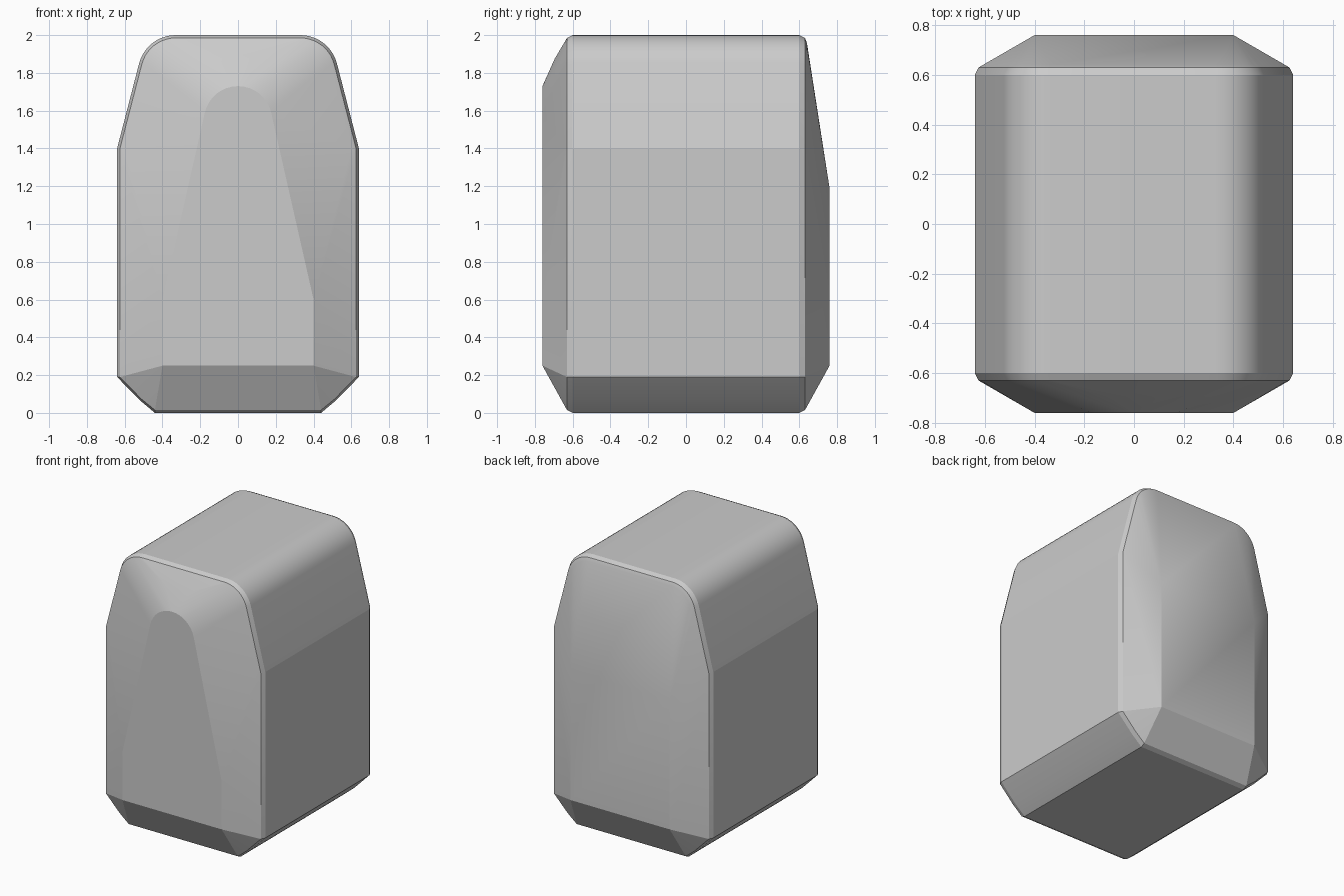
import bpy
import bmesh
from math import cos, sin, pi, radians

cube = bpy.data.objects.get("Cube")
if cube:
    bpy.data.objects.remove(cube, do_unlink=True)

grey = bpy.data.materials.new("plain_grey")
grey.use_nodes = True
colour = (0.6, 0.6, 0.6, 1)
grey.diffuse_color = colour
grey.node_tree.nodes["Principled BSDF"].inputs["Base Color"].default_value = colour


def half_outline(inset):
    """Right half of the body's cross-section, from the base to the roof."""
    points = [(0.44, inset), (0.52 - inset / 2, 0.067 + inset / 2),
              (0.64 - inset, 0.19), (0.64 - inset, 1.4)]
    steps = 10
    for i in range(steps + 1):
        a = radians(15) + radians(75) * i / steps
        r = 0.2 - inset
        points.append((0.33 + r * cos(a), 1.8 + r * sin(a)))
    return points


def mirrored(points):
    return [(side * x, y, z) for x, y, z in points for side in (-1, 1)]


corners = []

# Main body with softened rims at both ends
for depth, inset in ((0.60, 0), (0.63, 0.015), (0.64, 0.04)):
    for end in (-1, 1):
        corners += mirrored([(x, end * depth, z) for x, z in half_outline(inset)])

# Raised front panel with an arched top and a brow above it
front = [(0.4, -0.76, 0.25), (0.4, -0.76, 0.6), (0.1, -0.695, 1.875)]
for i in range(9):
    a = radians(12) + (pi / 2 - radians(12)) * i / 8
    front.append((0.18 * cos(a), -0.76, 1.55 + 0.18 * sin(a)))
corners += mirrored(front)

# Raised back panel
corners += mirrored([(0.4, 0.76, 0.25), (0.4, 0.76, 1.19)])

# Skin the corners as one closed shell
bm = bmesh.new()
for co in corners:
    bm.verts.new(co)
bmesh.ops.remove_doubles(bm, verts=bm.verts[:], dist=0.0005)
bmesh.ops.convex_hull(bm, input=bm.verts[:])
loose = [v for v in bm.verts if not v.link_faces]
bmesh.ops.delete(bm, geom=loose, context='VERTS')
bmesh.ops.dissolve_limit(bm, angle_limit=radians(0.5), verts=bm.verts[:], edges=bm.edges[:])
bmesh.ops.recalc_face_normals(bm, faces=bm.faces[:])

mesh = bpy.data.meshes.new("faceted_body")
bm.to_mesh(mesh)
bm.free()
mesh.materials.append(grey)
body = bpy.data.objects.new("faceted_body", mesh)
bpy.context.collection.objects.link(body)

bpy.ops.object.select_all(action='DESELECT')
body.select_set(True)
bpy.context.view_layer.objects.active = body
bpy.ops.object.shade_smooth_by_angle(angle=radians(14))
